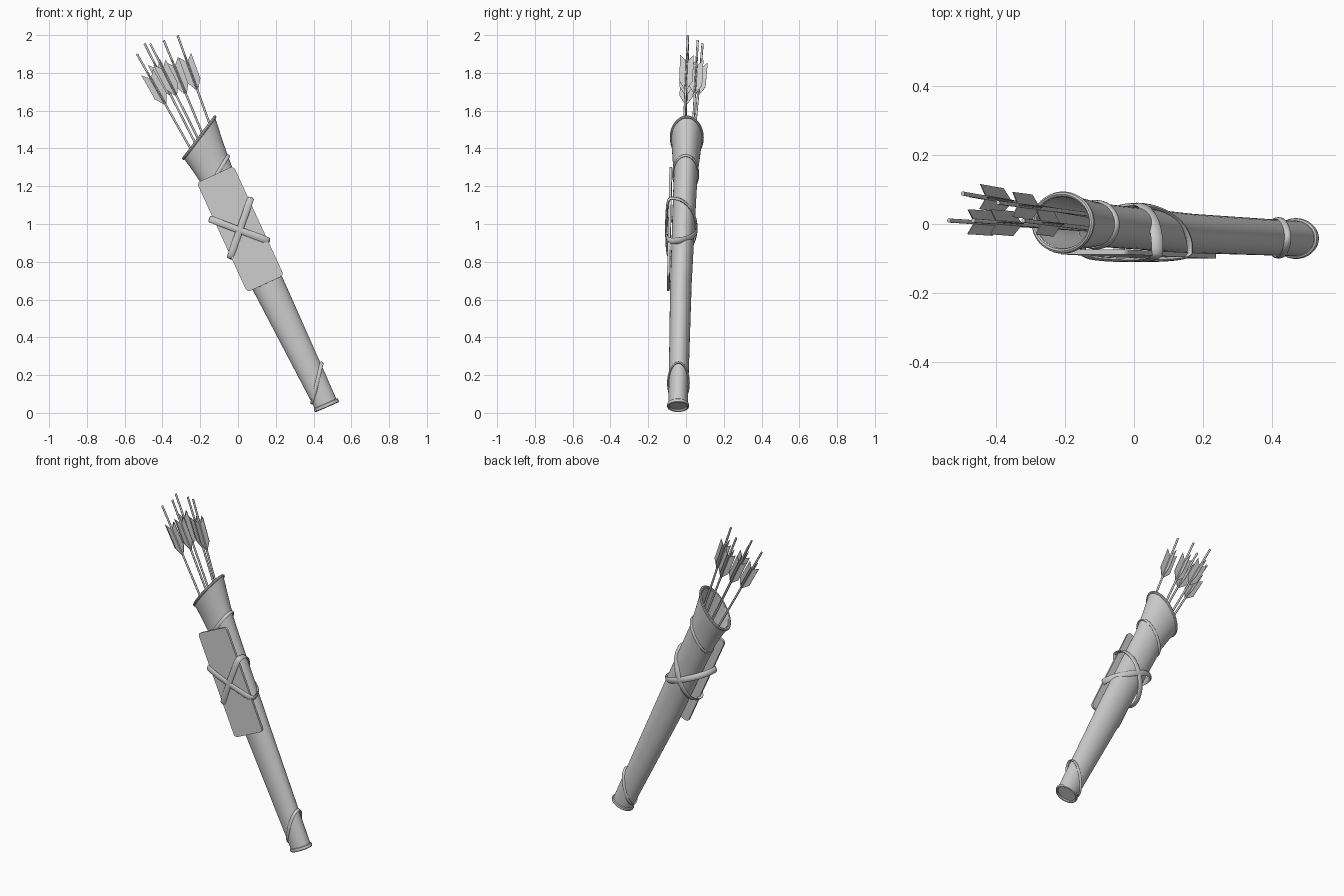
import bpy, bmesh, math
from mathutils import Vector, Matrix

cube = bpy.data.objects.get("Cube")
if cube:
    bpy.data.objects.remove(cube, do_unlink=True)

GREY = bpy.data.materials.new("plain grey")
GREY.use_nodes = True
colour = (0.6, 0.6, 0.6, 1)
GREY.diffuse_color = colour
GREY.node_tree.nodes["Principled BSDF"].inputs["Base Color"].default_value = colour

Y = Vector((0, 1, 0))
SIDES = 40


def finish(name, bm, smooth=True):
    bmesh.ops.recalc_face_normals(bm, faces=bm.faces)
    mesh = bpy.data.meshes.new(name)
    bm.to_mesh(mesh)
    bm.free()
    mesh.materials.append(GREY)
    obj = bpy.data.objects.new(name, mesh)
    bpy.context.collection.objects.link(obj)
    if smooth:
        bpy.ops.object.select_all(action='DESELECT')
        obj.select_set(True)
        bpy.context.view_layer.objects.active = obj
        bpy.ops.object.shade_smooth_by_angle(angle=math.radians(40))
    return obj


def bridge(bm, rings, closed=False):
    """Skin consecutive rings of vertices with quads."""
    pairs = list(zip(rings, rings[1:] + rings[:1]))
    for a, b in pairs if closed else pairs[:-1]:
        for i in range(len(a)):
            j = (i + 1) % len(a)
            bm.faces.new((a[i], a[j], b[j], b[i]))


def oval(centre, u, depth, count=SIDES):
    angles = [math.tau * i / count for i in range(count)]
    return [centre + u * math.cos(t) + Y * depth * math.sin(t) for t in angles]


def band(name, path, normal, width, thick):
    """Sweep a rounded section along a closed planar path."""
    bm = bmesh.new()
    rings = []
    for i, p in enumerate(path):
        tangent = (path((i + 1)) if callable(path) else path[(i + 1) % len(path)]) - path[i - 1]
        out = tangent.normalized().cross(normal)
        ring = []
        for k in range(8):
            t = math.tau * k / 8
            ring.append(bm.verts.new(p + normal * math.cos(t) * width / 2
                                     + out * math.sin(t) * thick / 2))
        rings.append(ring)
    bridge(bm, rings, closed=True)
    return finish(name, bm)


# Quiver body: slanted oval stations (centre, half-width vector, half-depth)
stations = [
    (Vector((0.468, -0.042, 0.04)), Vector((0.057, 0, 0.025)), 0.051),
    (Vector((0.158, -0.027, 0.682)), Vector((0.077, 0, 0.037)), 0.057),
    (Vector((-0.115, -0.002, 1.26)), Vector((0.084, 0, 0.04)), 0.063),
    (Vector((-0.16, 0.001, 1.358)), Vector((0.082, 0, 0.073)), 0.073),
    (Vector((-0.205, 0.004, 1.457)), Vector((0.083, 0, 0.110)), 0.082),
]
bm = bmesh.new()
skins = [oval(*s) for s in stations]
skins += [oval(c, u * 0.91, d * 0.91) for c, u, d in reversed(stations[1:])]
rings = [[bm.verts.new(p) for p in skin] for skin in skins]
bridge(bm, rings)
bm.faces.new(rings[0])
bm.faces.new(rings[-1])
finish("quiver_body", bm)

# Rims and slanted trim bands around the body
trims = [
    ("bottom_rim", stations[0][0], stations[0][1] * 1.03, 0.052, 0.022, 0.014),
    ("mouth_rim", stations[-1][0], stations[-1][1], 0.082, 0.016, 0.016),
    ("lower_trim", Vector((0.418, -0.04, 0.158)), Vector((0.026, 0, 0.108)), 0.055, 0.020, 0.010),
    ("upper_trim", Vector((-0.11, -0.002, 1.265)), Vector((0.060, 0, 0.098)), 0.067, 0.020, 0.010),
]
for name, centre, u, depth, width, thick in trims:
    band(name, oval(centre, u, depth), u.cross(Y).normalized(), width, thick)

# Flat front plate with rounded corners, leaning along the body
across = Vector((0.908, 0, 0.418)).normalized()
along = Vector((-0.418, 0.02, 0.908)).normalized()
face = across.cross(along).normalized()
half_w, half_l, corner = 0.107, 0.319, 0.02
bm = bmesh.new()
outline = []
for k, (sx, sy) in enumerate([(1, 1), (-1, 1), (-1, -1), (1, -1)]):
    for step in range(5):
        t = math.pi / 2 * (k + step / 4)
        outline.append(across * (sx * (half_w - corner) + corner * math.cos(t))
                       + along * (sy * (half_l - corner) + corner * math.sin(t)))
middle = Vector((0.0125, -0.087, 0.973))
layers = [[bm.verts.new(middle + p + face * h) for p in outline] for h in (-0.007, 0.007)]
bridge(bm, layers)
for layer in layers:
    bm.faces.new(layer)
finish("front_plate", bm)

# Two crossed straps: flat over the plate, round behind the body
for name, centre, u in [
    ("strap_steep", Vector((0.0125, -0.07, 0.978)), Vector((0.055, 0, 0.158))),
    ("strap_shallow", Vector((0.007, -0.07, 0.968)), Vector((0.155, 0, -0.058))),
]:
    path = []
    for i in range(48):
        t = math.tau * i / 48
        s = math.sin(t)
        y = 0.125 * s if s > 0 else -0.034 * abs(s) ** 0.4
        path.append(centre + u * math.cos(t) + Y * y)
    band(name, path, u.cross(Y).normalized(), 0.036, 0.013)


# Arrows: a thin shaft with four swept vanes near the nock
def arrow(name, tip, mouth):
    tip, mouth = Vector(tip), Vector(mouth)
    d = (mouth - tip).normalized()
    length = (mouth - tip).length + 0.25
    side = Y.cross(d).normalized()
    up = d.cross(side)
    bm = bmesh.new()
    frame = Matrix((side, up, d)).transposed().to_4x4()
    bmesh.ops.create_cone(bm, cap_ends=True, segments=10, radius1=0.006, radius2=0.006,
                          depth=length,
                          matrix=Matrix.Translation(tip + d * length / 2) @ frame)
    vane = [(0, 0.15), (0.036, 0.11), (0.036, 0.255), (0, 0.315)]
    for k in range(4):
        t = math.pi / 2 * k
        out = side * math.cos(t) + up * math.sin(t)
        flat = d.cross(out)
        sheets = [[bm.verts.new(tip + out * r + d * s + flat * h) for r, s in vane]
                  for h in (-0.0015, 0.0015)]
        bridge(bm, sheets)
        for sheet in sheets:
            bm.faces.new(sheet)
    finish(name, bm)


shots = [
    ((-0.535, 0.010, 1.900), (-0.252, -0.008, 1.40)),
    ((-0.495, 0.088, 1.955), (-0.222, 0.040, 1.42)),
    ((-0.465, 0.010, 1.955), (-0.205, -0.010, 1.44)),
    ((-0.393, 0.062, 1.972), (-0.185, 0.035, 1.47)),
    ((-0.320, 0.010, 1.998), (-0.150, -0.010, 1.53)),
]
for i, (tip, mouth) in enumerate(shots):
    arrow(f"arrow_{i + 1}", tip, mouth)
